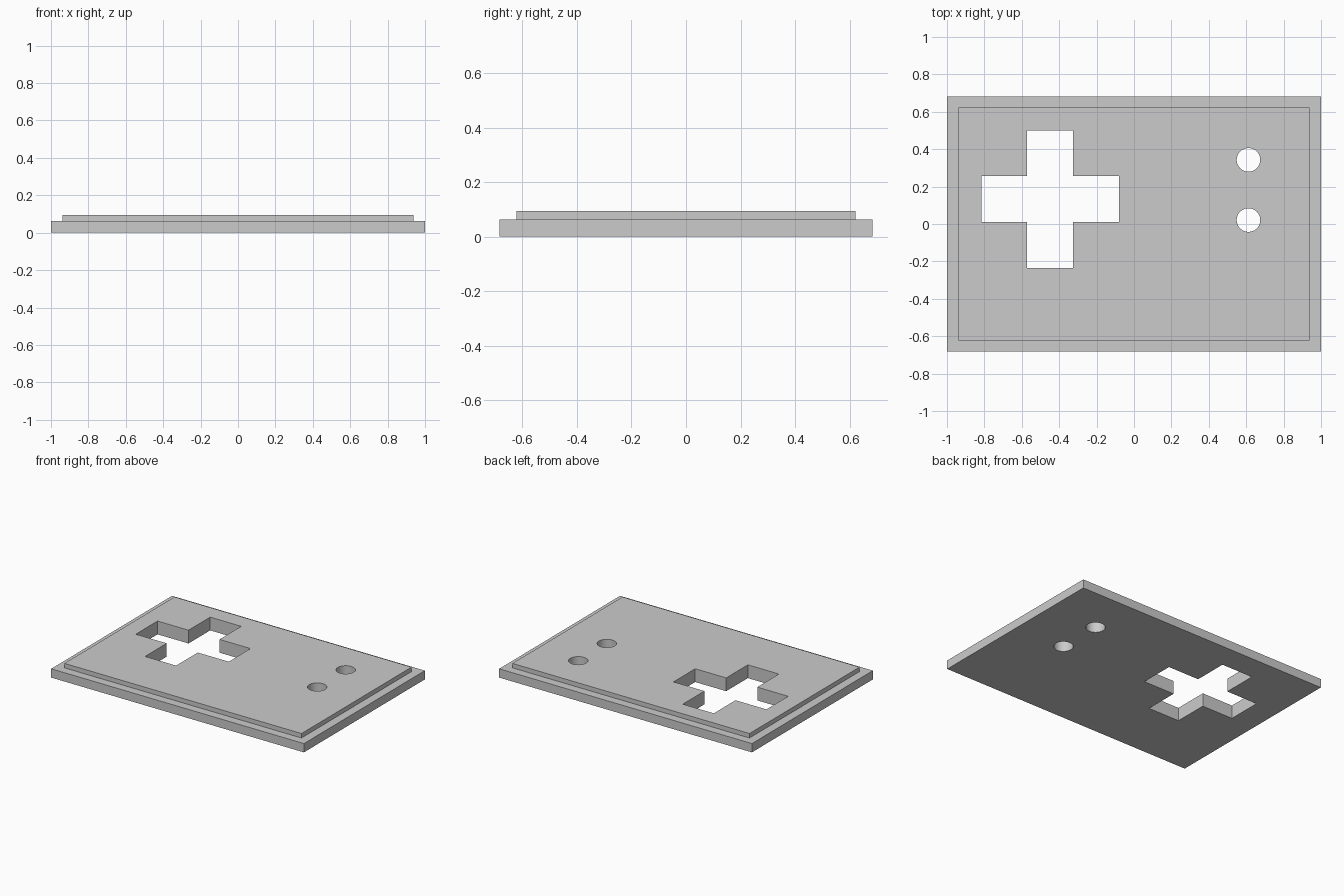
import bpy
import bmesh

cube = bpy.data.objects.get("Cube")
if cube:
    bpy.data.objects.remove(cube, do_unlink=True)

BASE_X, BASE_Y, BASE_H = 1.0, 0.683, 0.063
LIP_X, LIP_Y, TOP = 0.938, 0.622, 0.095

grey = bpy.data.materials.new("light grey")
grey.use_nodes = True
grey.diffuse_color = (0.6, 0.6, 0.6, 1)
grey.node_tree.nodes["Principled BSDF"].inputs["Base Color"].default_value = grey.diffuse_color


def rectangle(x, y):
    return [(-x, -y), (x, -y), (x, y), (-x, y)]


def extrude_up(bm, face, height):
    """Extrude a face straight up and return the new cap."""
    cap = bmesh.ops.extrude_discrete_faces(bm, faces=[face])["faces"][0]
    bmesh.ops.translate(bm, verts=cap.verts, vec=(0, 0, height))
    return cap


def make_object(name, bm):
    bmesh.ops.recalc_face_normals(bm, faces=bm.faces)
    mesh = bpy.data.meshes.new(name)
    bm.to_mesh(mesh)
    bm.free()
    mesh.materials.append(grey)
    obj = bpy.data.objects.new(name, mesh)
    bpy.context.collection.objects.link(obj)
    return obj


def prism(bm, outline, bottom, height):
    """Closed prism from an outline; returns its top face."""
    floor = bm.faces.new([bm.verts.new((x, y, bottom)) for x, y in reversed(outline)])
    top = bm.faces.new([bm.verts.new((x, y, bottom + height)) for x, y in outline])
    low, high = list(reversed(floor.verts)), list(top.verts)
    for i in range(len(outline)):
        j = (i + 1) % len(outline)
        bm.faces.new((low[i], low[j], high[j], high[i]))
    return top


# Base plate with a narrower raised step, as one closed solid
bm = bmesh.new()
top = prism(bm, rectangle(BASE_X, BASE_Y), 0, BASE_H)
bmesh.ops.inset_region(bm, faces=[top], thickness=BASE_X - LIP_X)
for v, (x, y) in zip(top.verts, rectangle(LIP_X, LIP_Y)):
    v.co.x = LIP_X if v.co.x > 0 else -LIP_X
    v.co.y = LIP_Y if v.co.y > 0 else -LIP_Y
extrude_up(bm, top, TOP - BASE_H)
plate = make_object("faceplate", bm)

# Cross-shaped cutter
cx, cy, arm, reach = -0.448, 0.133, 0.123, 0.368
quarter = [(reach, -arm), (reach, arm), (arm, arm)]
cross = []
for turn in range(4):
    cross += [(cx + x, cy + y) for x, y in quarter]
    quarter = [(-y, x) for x, y in quarter]
bm = bmesh.new()
prism(bm, cross, -0.1, 0.3)
cutters = [make_object("cross_cutter", bm)]

# Two round button hole cutters
for name, y in (("upper_hole_cutter", 0.343), ("lower_hole_cutter", 0.021)):
    bm = bmesh.new()
    bmesh.ops.create_cone(bm, cap_ends=True, segments=48, radius1=0.063, radius2=0.063, depth=0.4)
    bmesh.ops.translate(bm, verts=bm.verts, vec=(0.612, y, 0))
    cutters.append(make_object(name, bm))

# Cut the openings, then drop the cutters
bpy.ops.object.select_all(action="DESELECT")
plate.select_set(True)
bpy.context.view_layer.objects.active = plate
for cutter in cutters:
    cutter.hide_render = True
    mod = plate.modifiers.new(cutter.name, "BOOLEAN")
    mod.operation = "DIFFERENCE"
    mod.solver = "EXACT"
    mod.object = cutter
    bpy.ops.object.modifier_apply(modifier=mod.name)
    bpy.data.objects.remove(cutter, do_unlink=True)

# Smooth hole walls, sharp edges elsewhere
bpy.ops.object.shade_smooth_by_angle()
